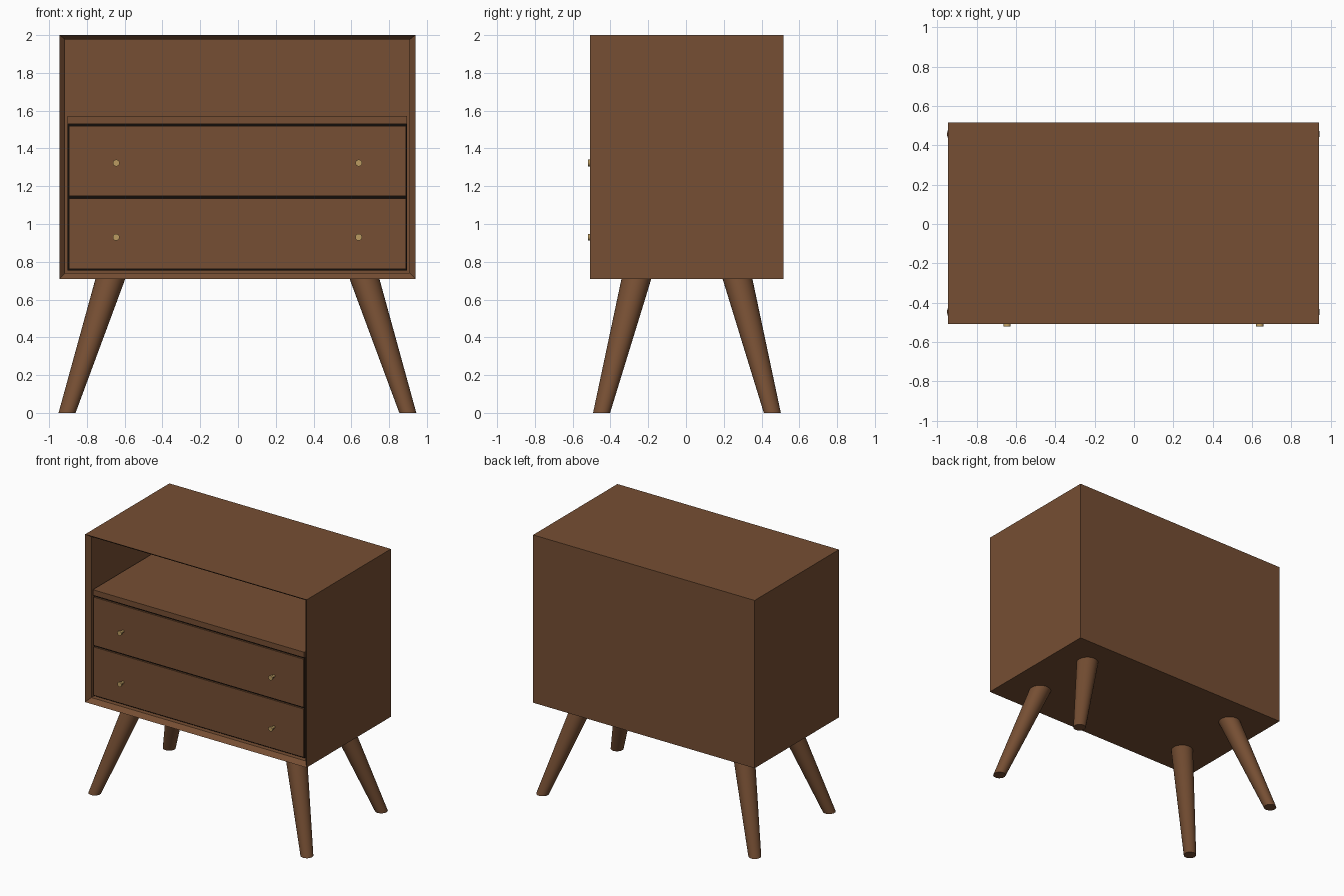
import bpy, bmesh, math
from mathutils import Vector

if "Cube" in bpy.data.objects:
    bpy.data.objects.remove(bpy.data.objects["Cube"])


def material(name, rgb):
    m = bpy.data.materials.new(name)
    m.diffuse_color = (*rgb, 1.0)
    m.use_nodes = True
    m.node_tree.nodes["Principled BSDF"].inputs["Base Color"].default_value = m.diffuse_color
    return m


WOOD = material("walnut_wood", (0.180, 0.077, 0.033))
BRASS = material("brass", (0.50, 0.33, 0.12))
SHADOW = material("dark_gap", (0.006, 0.004, 0.003))

CX = -0.003            # centre line of the cabinet
FRONT = -0.475         # plane of drawer and shelf fronts
BACK = 0.47            # inner back of the cabinet


def finish(name, bm, mat, smooth=False):
    bmesh.ops.recalc_face_normals(bm, faces=bm.faces)
    me = bpy.data.meshes.new(name)
    bm.to_mesh(me)
    bm.free()
    me.materials.append(mat)
    ob = bpy.data.objects.new(name, me)
    bpy.context.collection.objects.link(ob)
    if smooth:
        bpy.ops.object.select_all(action='DESELECT')
        ob.select_set(True)
        bpy.context.view_layer.objects.active = ob
        bpy.ops.object.shade_smooth_by_angle(angle=math.radians(35))
    return ob


def box_mesh(x, y, z):
    bm = bmesh.new()
    bmesh.ops.create_cube(bm, size=1)
    for v in bm.verts:
        v.co = Vector(r[0] if c < 0 else r[1] for c, r in zip(v.co, (x, y, z)))
    return bm


def box(name, x, y, z, mat):
    return finish(name, box_mesh(x, y, z), mat)


def rings(name, sections, mat, sides):
    """Loft circles given as (centre, radius, axis), capped at both ends."""
    bm = bmesh.new()
    loops = []
    for c, r, axis in sections:
        loop = []
        for i in range(sides):
            a = 2 * math.pi * i / sides
            u, w = r * math.cos(a), r * math.sin(a)
            off = Vector((u, w, 0)) if axis == 'Z' else Vector((u, 0, w))
            loop.append(bm.verts.new(Vector(c) + off))
        loops.append(loop)
    for a, b in zip(loops, loops[1:]):
        for i in range(sides):
            j = (i + 1) % sides
            bm.faces.new((a[i], a[j], b[j], b[i]))
    bm.faces.new(loops[0])
    bm.faces.new(loops[-1])
    return finish(name, bm, mat, smooth=True)


# Cabinet shell: mitred sloping rim on the front, then a hollow interior
bm = box_mesh((CX - 0.942, CX + 0.942), (-0.508, 0.516), (0.71, 2.0))
bm.normal_update()
front = min(bm.faces, key=lambda f: f.calc_center_median().y)
bmesh.ops.inset_region(bm, faces=[front], thickness=0.043)
for v in front.verts:
    v.co.y = FRONT
    if v.co.z > 1.5:
        v.co.z += 0.007
inner = bmesh.ops.extrude_discrete_faces(bm, faces=[front])["faces"][0]
for v in inner.verts:
    v.co.y = BACK
finish("cabinet_shell", bm, WOOD)

# Shelf under the open niche
HALF = 0.899
box("shelf", (CX - HALF, CX + HALF), (FRONT, BACK), (1.53, 1.573), WOOD)

# Dark backing seen through the gaps around the drawers
box("drawer_gap_panel", (CX - HALF, CX + HALF), (-0.462, -0.45), (0.753, 1.53), SHADOW)

# Drawer fronts with two flared knobs each
for label, z0, z1, knob_z in (("lower", 0.763, 1.135, 0.93),
                              ("upper", 1.147, 1.518, 1.323)):
    box(f"{label}_drawer", (CX - 0.892, CX + 0.892), (FRONT, -0.45), (z0, z1), WOOD)
    for side, s in (("left", -1), ("right", 1)):
        x = CX + s * 0.642
        profile = ((-0.47, 0.010), (-0.493, 0.010), (-0.508, 0.018), (-0.52, 0.018))
        rings(f"{label}_{side}_knob",
              [((x, y, knob_z), r, 'Y') for y, r in profile], BRASS, 16)

# Splayed tapered legs
for fb, sy in (("front", -1), ("back", 1)):
    for side, sx in (("left", -1), ("right", 1)):
        rings(f"{fb}_{side}_leg",
              [((CX + sx * 0.902, 0.005 + sy * 0.452, 0.0), 0.045, 'Z'),
               ((CX + sx * 0.672, 0.005 + sy * 0.267, 0.712), 0.079, 'Z')], WOOD, 32)
